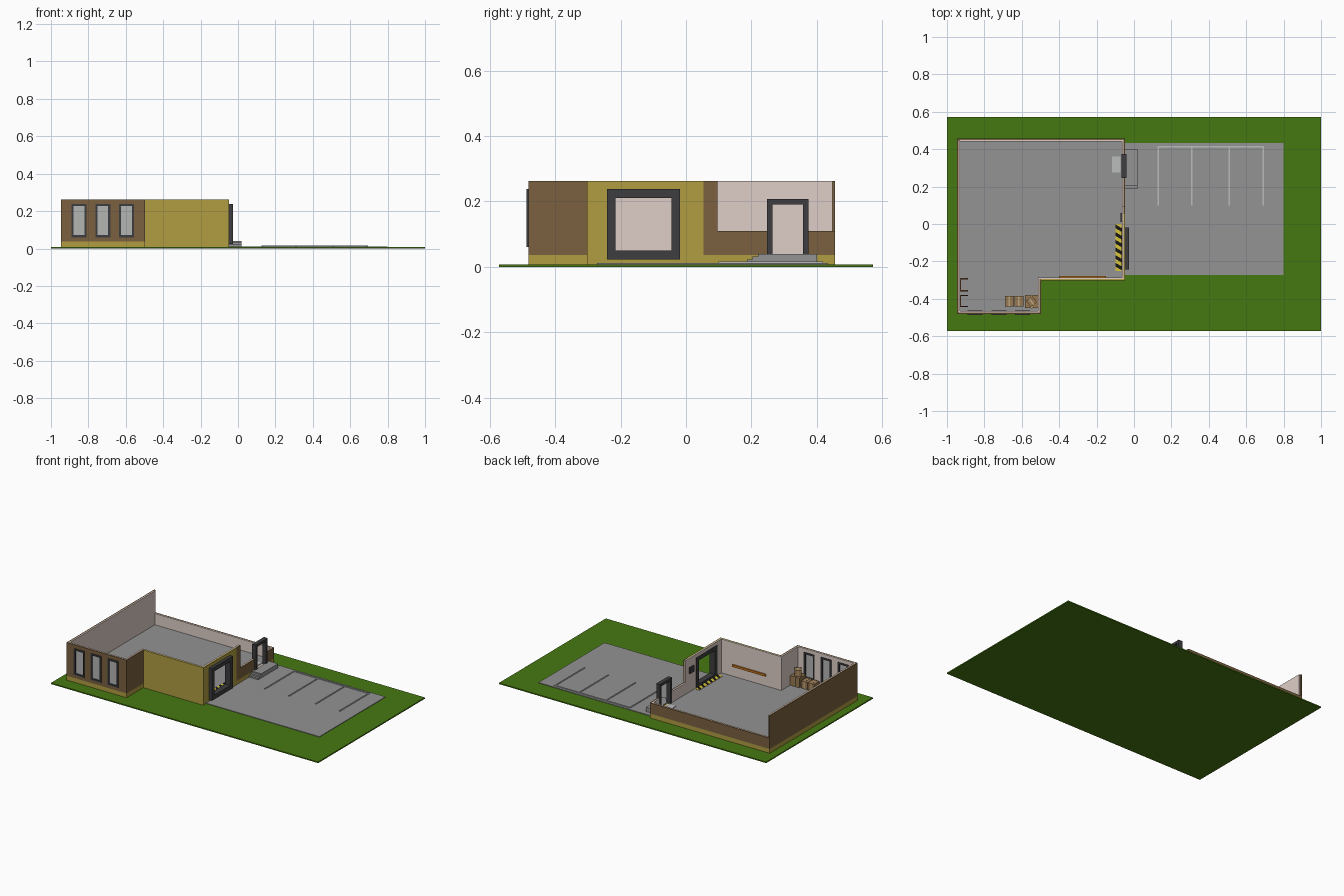
import bpy, math

if "Cube" in bpy.data.objects:
    bpy.data.objects.remove(bpy.data.objects["Cube"])

def mat(name, r, g, b):
    m = bpy.data.materials.new(name)
    m.diffuse_color = [((c / 255) ** 2.2) for c in (r, g, b)] + [1]
    m.use_nodes = True
    m.node_tree.nodes["Principled BSDF"].inputs["Base Color"].default_value = m.diffuse_color
    return m

GRASS = mat("grass", 72, 120, 24)
YELLOW = mat("ochre", 175, 156, 68)
BROWN = mat("brown", 122, 97, 66)
PINK = mat("plaster", 222, 206, 199)
DARK = mat("dark_frame", 64, 64, 66)
GLASS = mat("glass", 178, 180, 178)
GREY = mat("paving", 146, 146, 146)
LIGHT = mat("light_grey", 185, 187, 187)
ORANGE = mat("orange", 195, 115, 35)
WOOD = mat("carton", 150, 120, 82)
TAPE = mat("tape", 190, 165, 125)
STRIPE = mat("stripe_yellow", 215, 195, 60)
BLACK = mat("black", 28, 28, 28)
RACK = mat("rack_wood", 100, 62, 40)

QUADS = [(0, 2, 3, 1), (4, 5, 7, 6), (0, 1, 5, 4), (2, 6, 7, 3), (0, 4, 6, 2), (1, 3, 7, 5)]

def boxes(name, items, material):
    """One object made of boxes (x0, x1, y0, y1, z0, z1)."""
    vs, fs = [], []
    for x0, x1, y0, y1, z0, z1 in items:
        n = len(vs)
        vs += [(x, y, z) for z in (z0, z1) for y in sorted((y0, y1)) for x in sorted((x0, x1))]
        fs += [tuple(n + i for i in q) for q in QUADS]
    return mesh(name, vs, fs, material)

def mesh(name, vs, fs, material):
    me = bpy.data.meshes.new(name)
    me.from_pydata(vs, [], fs)
    me.materials.append(material)
    ob = bpy.data.objects.new(name, me)
    bpy.context.collection.objects.link(ob)
    return ob

def panel(axis, c0, c1, a, b, z0, z1, holes=()):
    """Boxes of a straight wall along an axis, leaving rectangular holes."""
    def put(p, q, lo, hi):
        if q - p > 1e-5 and hi - lo > 1e-5:
            out.append((p, q, c0, c1, lo, hi) if axis == 'x' else (c0, c1, p, q, lo, hi))
    out, p = [], a
    for h0, h1, lo, hi in holes:
        put(p, h0, z0, z1)
        put(h0, h1, z0, max(z0, min(lo, z1)))
        put(h0, h1, max(z0, min(hi, z1)), z1)
        p = h1
    put(p, b, z0, z1)
    return out

G, B, LOW, TOP, T = 0.008, 0.037, 0.11, 0.262, 0.008

def wall(name, axis, c, d, a, b, ia, ib, top, colour, holes=()):
    """Outer skin with ochre plinth, plus a plaster inner skin."""
    boxes(name + "_plinth", panel(axis, c, c + d * T, a, b, G, B, holes), YELLOW)
    boxes(name, panel(axis, c, c + d * T, a, b, B, top, holes), colour)
    boxes(name + "_plaster", panel(axis, c + d * T, c + 2 * d * T, ia, ib, G, top, holes), PINK)

def frame(name, axis, c0, c1, a, b, z0, z1, w, sill=True):
    hole = (a + w, b - w, z0 + w if sill else z0, z1 - w)
    boxes(name, panel(axis, c0, c1, a, b, z0, z1, [hole]), DARK)

X0, X1, X2, Y0, Y1, Y2 = -0.946, -0.497, -0.048, -0.482, -0.302, 0.456

# ground, car park and bay lines
boxes("lawn", [(-1, 1, -0.571, 0.571, 0, G)], GRASS)
boxes("car_park", [(X2, 0.8, -0.272, 0.434, G, 0.012)], GREY)
boxes("bay_lines", [(x - 0.004, x + 0.004, 0.1, 0.41, 0.012, 0.016) for x in (0.13, 0.31, 0.51, 0.69)]
      + [(0.126, 0.694, 0.41, 0.418, 0.012, 0.016)], LIGHT)

# floor slab
boxes("floor", [(X0 + T, X2 - T, Y1 + T, Y2 - T, G, 0.034),
                (X0 + T, X1 - T, Y0 + T, Y1 + T, G, 0.034)], GREY)

# walls
windows = [(x, x + 0.08) for x in (-0.89, -0.763, -0.637)]
wall("window_wall", 'x', Y0, 1, X0, X1, X0 + T, X1 - T, TOP, BROWN,
     [(a + 0.005, b - 0.005, 0.065, 0.233) for a, b in windows])
wall("inset_side_wall", 'y', X1, -1, Y0, Y1 + T, Y0 + T, Y1 + 2 * T, TOP, BROWN)
wall("inset_front_wall", 'x', Y1, 1, X1, X2, X1 - 2 * T, X2 - T, TOP, YELLOW)
wall("left_wall", 'y', X0, 1, Y0, Y2, Y0 + T, Y2 - T, TOP, BROWN)
wall("back_wall", 'x', Y2, -1, X0, X2, X0 + T, X2 - T, LOW, BROWN)
wall("garage_wall", 'y', X2, -1, Y1, 0.053, Y1 + T, 0.053, TOP, YELLOW,
     [(-0.235, -0.025, 0.034, 0.23)])
wall("wall_return", 'y', X2, -1, 0.053, 0.097, 0.053, 0.097, TOP, BROWN)
wall("low_entry_wall", 'y', X2, -1, 0.097, Y2, 0.097, Y2 - T, LOW, BROWN,
     [(0.25, 0.37, 0.034, 0.3)])

# windows
for i, (a, b) in enumerate(windows):
    frame(f"window_frame_{i}", 'x', Y0 - 0.005, Y0 + 0.02, a, b, 0.06, 0.238, 0.011)
    boxes(f"window_glass_{i}", [(a + 0.01, b - 0.01, Y0 + 0.003, Y0 + 0.008, 0.07, 0.228)], GLASS)

# garage and entry door frames
frame("garage_frame", 'y', -0.066, -0.026, -0.242, -0.018, 0.023, 0.238, 0.027)
frame("door_frame", 'y', -0.068, -0.04, 0.247, 0.374, 0.034, 0.207, 0.017, sill=False)

# entry steps
boxes("entry_steps", [(X2, 0.02, 0.187, 0.4, G, 0.022), (X2, 0.02, 0.203, 0.4, 0.022, 0.032),
                      (X2, 0.02, 0.22, 0.4, 0.032, 0.04)], GREY)

# hazard strip inside the garage door
hx0, hx1, hz = -0.1, -0.066, 0.036
boxes("hazard_strip", [(hx0, hx1, -0.25, 0, 0.033, hz)], STRIPE)
vs, fs = [], []
for i in range(6):
    y, w, s = -0.247 + i * 0.041, 0.02, 0.02
    n = len(vs)
    vs += [(hx0, y + s, hz + 0.001), (hx1, y, hz + 0.001),
           (hx1, y + w, hz + 0.001), (hx0, y + s + w, hz + 0.001)]
    fs.append((n, n + 1, n + 2, n + 3))
mesh("hazard_stripes", vs, fs, BLACK)

# interior fittings
boxes("door_mat", [(-0.117, -0.072, 0.275, 0.36, 0.033, 0.037)], LIGHT)
boxes("control_panel", [(-0.073, -0.06, 0.012, 0.06, 0.16, 0.2)], DARK)
boxes("wall_rail", [(-0.4, -0.15, Y1 + 2 * T - 0.001, Y1 + 2 * T + 0.008, 0.1, 0.115)], ORANGE)
for i, (a, b) in enumerate([(-0.36, -0.29), (-0.445, -0.38)]):
    boxes(f"rack_{i}", [(-0.932, -0.926, a, b, 0.034, 0.13),
                        (-0.932, -0.888, a, a + 0.006, 0.034, 0.13),
                        (-0.932, -0.888, b - 0.006, b, 0.034, 0.13)], RACK)

# cartons with tape bands
def carton(name, cx, cy, z, sx, sy, sz, rot=0):
    for part, w, e, m in (("", sx, 0, WOOD), ("_tape", 0.008, 0.0008, TAPE)):
        ob = boxes(name + part, [(-w / 2, w / 2, -sy / 2 - e, sy / 2 + e, 0, sz + e)], m)
        ob.location = (cx, cy, z)
        ob.rotation_euler.z = math.radians(rot)

carton("carton_a", -0.666, -0.413, 0.034, 0.048, 0.055, 0.05)
carton("carton_b", -0.616, -0.413, 0.034, 0.048, 0.055, 0.05)
carton("carton_c", -0.548, -0.415, 0.034, 0.068, 0.07, 0.065)
carton("carton_top", -0.548, -0.415, 0.099, 0.042, 0.042, 0.04, 35)
